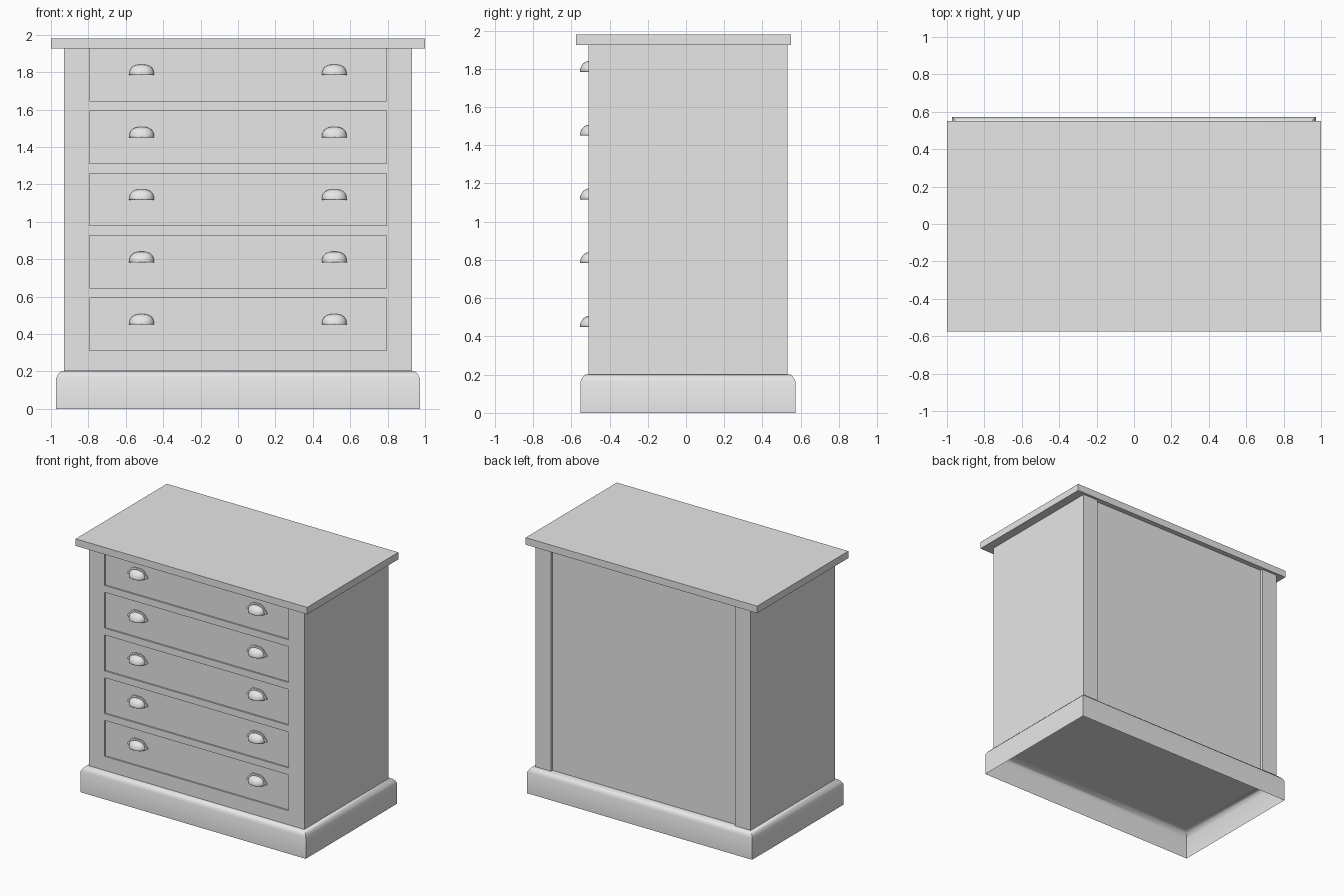
import bpy, bmesh
from math import sin, cos, pi, radians

cube = bpy.data.objects.get("Cube")
if cube:
    bpy.data.objects.remove(cube, do_unlink=True)

grey = bpy.data.materials.new("plain grey")
grey.use_nodes = True
COLOUR = (0.8, 0.8, 0.8, 1)
grey.diffuse_color = COLOUR
grey.node_tree.nodes["Principled BSDF"].inputs["Base Color"].default_value = COLOUR


def finish(name, bm, smooth=False):
    """Turn a bmesh into a named, coloured object."""
    mesh = bpy.data.meshes.new(name)
    bmesh.ops.recalc_face_normals(bm, faces=bm.faces)
    bm.to_mesh(mesh)
    bm.free()
    mesh.materials.append(grey)
    obj = bpy.data.objects.new(name, mesh)
    bpy.context.collection.objects.link(obj)
    if smooth:
        select(obj)
        bpy.ops.object.shade_smooth_by_angle(angle=radians(50))
    return obj


def select(obj):
    bpy.ops.object.select_all(action='DESELECT')
    obj.select_set(True)
    bpy.context.view_layer.objects.active = obj


def box(name, x, y, z):
    """Box from three (low, high) ranges."""
    bm = bmesh.new()
    bmesh.ops.create_cube(bm, size=1)
    for v in bm.verts:
        v.co = [r[0] if c < 0 else r[1] for c, r in zip(v.co, (x, y, z))]
    return finish(name, bm)


def cut(target, cutter):
    """Subtract the cutter and throw it away."""
    cutter.hide_render = True
    mod = target.modifiers.new("recess", 'BOOLEAN')
    mod.operation = 'DIFFERENCE'
    mod.solver = 'EXACT'
    mod.object = cutter
    select(target)
    bpy.ops.object.modifier_apply(modifier=mod.name)
    bpy.data.objects.remove(cutter, do_unlink=True)


# Main sizes
HALF_W, FRONT, BACK = 0.93, -0.51, 0.53
OPENING = 0.795
BASE_TOP, BODY_TOP = 0.2, 1.925
DRAWER_Y = FRONT + 0.012
STEP = 0.3335

# Top board
box("top_board", (-1, 1), (-0.575, 0.55), (BODY_TOP, 1.98))

# Carcass with recessed back and drawer openings
carcass = box("carcass", (-HALF_W, HALF_W), (FRONT, BACK), (BASE_TOP + 0.002, BODY_TOP))
cut(carcass, box("back_cutter", (-OPENING, OPENING), (BACK - 0.02, BACK + 0.1), (0.1, 2.1)))
drawers = []
for i in range(5):
    low = 0.312 + i * STEP
    high = low + 0.28
    drawers.append((low, high))
    cutter_high = high if i < 4 else 2.1
    cut(carcass, box("drawer_cutter", (-OPENING, OPENING), (FRONT - 0.1, FRONT + 0.03),
                     (low, cutter_high)))

# Drawer fronts
for i, span in enumerate(drawers):
    box(f"drawer_{i + 1}", (-OPENING, OPENING), (DRAWER_Y, FRONT + 0.035), span)

# Plinth: an open moulded skirt swept round the body
bm = bmesh.new()
rings = []
for out, z in [(0.042, 0), (0.042, 0.165), (0.032, 0.185), (0.018, BASE_TOP), (-0.03, BASE_TOP)]:
    x, y0, y1 = HALF_W + out, FRONT - out, BACK + out
    rings.append([bm.verts.new((px, py, z))
                  for px, py in ((-x, y0), (x, y0), (x, y1), (-x, y1))])
for a, b in zip(rings, rings[1:]):
    for k in range(4):
        n = (k + 1) % 4
        bm.faces.new((a[k], a[n], b[n], b[k]))
finish("plinth", bm, smooth=True)


def cup_pull(name, cx, z0):
    """Flat backplate and a hollow cup, open underneath."""
    half = [(0.074, 0), (0.088, 0.01), (0.084, 0.022), (0.052, 0.06), (0.03, 0.07)]
    outline = half + [(-x, z) for x, z in reversed(half)]
    bm = bmesh.new()
    plate = bm.faces.new([bm.verts.new((cx + x, DRAWER_Y, z0 + z)) for x, z in outline])
    ext = bmesh.ops.extrude_face_region(bm, geom=[plate])
    for v in ext["geom"]:
        if isinstance(v, bmesh.types.BMVert):
            v.co.y -= 0.008
    finish(name + "_plate", bm)

    bm = bmesh.new()
    segs, rows = 20, 8
    grid = []
    for j in range(rows):
        u = pi / 2 * j / rows
        ring = []
        for i in range(segs + 1):
            c, s = cos(pi * i / segs), sin(pi * i / segs)
            px = 0.067 * abs(c) ** 0.8 * (1 if c > 0 else -1)
            pz = 0.057 * max(s, 0) ** 0.8
            ring.append(bm.verts.new((cx + px * cos(u), DRAWER_Y - 0.006 - 0.051 * sin(u),
                                      z0 + pz * cos(u))))
        grid.append(ring)
    tip = bm.verts.new((cx, DRAWER_Y - 0.057, z0))
    for a, b in zip(grid, grid[1:]):
        for i in range(segs):
            bm.faces.new((a[i], a[i + 1], b[i + 1], b[i]))
    for i in range(segs):
        bm.faces.new((grid[-1][i], grid[-1][i + 1], tip))
    cup = finish(name + "_cup", bm, smooth=True)
    cup.modifiers.new("thickness", 'SOLIDIFY').thickness = 0.003


# Two pulls on each drawer
for i in range(5):
    for side, x in (("left", 0.515), ("right", -0.515)):
        cup_pull(f"{side}_pull_{i + 1}", x, 0.45 + i * STEP)
